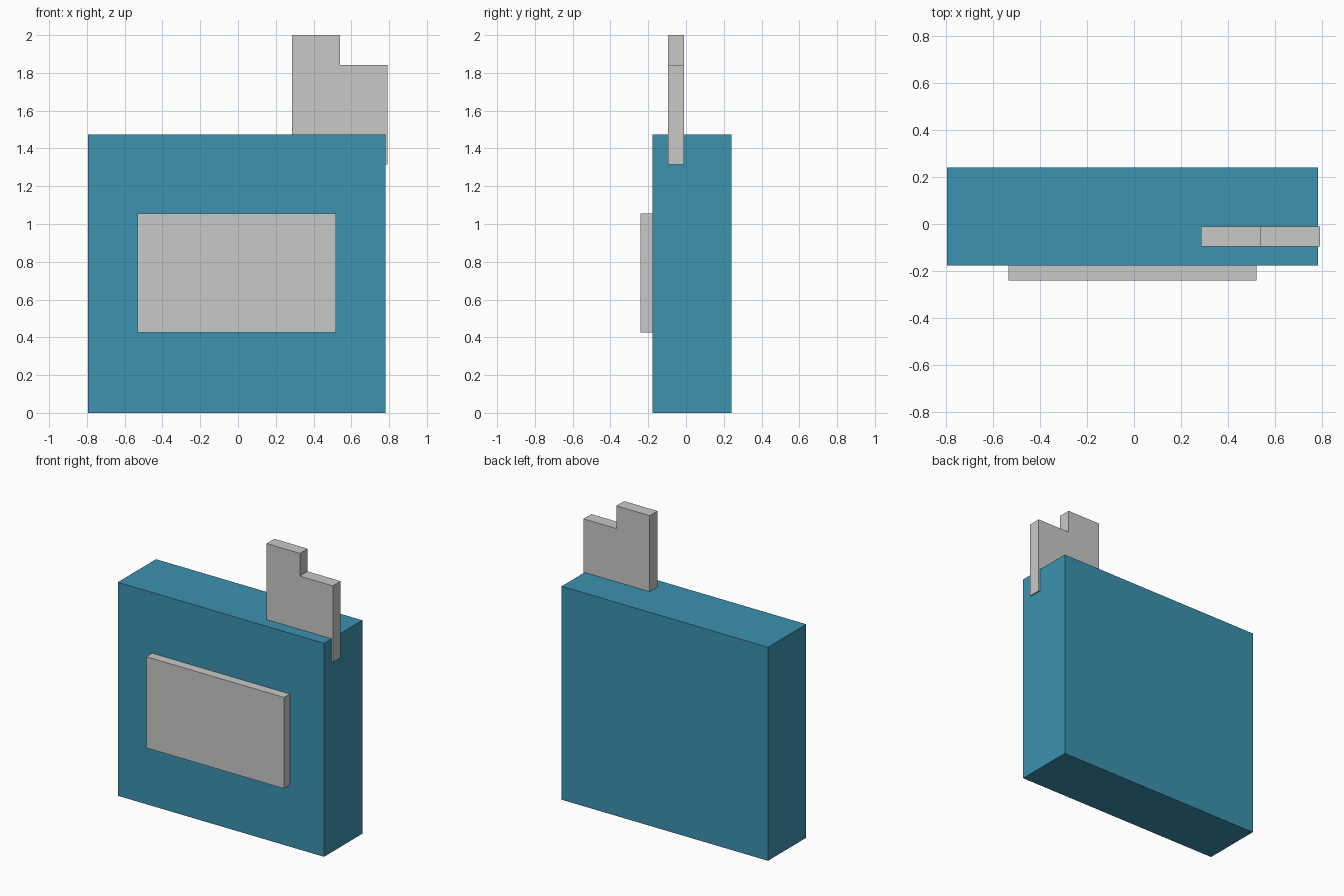
import bpy, bmesh

if "Cube" in bpy.data.objects:
    bpy.data.objects.remove(bpy.data.objects["Cube"])


def material(name, rgb):
    m = bpy.data.materials.new(name)
    m.diffuse_color = (*rgb, 1.0)
    m.use_nodes = True
    m.node_tree.nodes["Principled BSDF"].inputs["Base Color"].default_value = m.diffuse_color
    return m


blue = material("blue", (0.045, 0.287, 0.434))
grey = material("light grey", (0.584, 0.584, 0.571))


def extrude_profile(name, points, y0, y1, mat):
    """Extrude an x-z outline from y0 to y1."""
    bm = bmesh.new()
    face = bm.faces.new([bm.verts.new((x, y0, z)) for x, z in points])
    out = bmesh.ops.extrude_face_region(bm, geom=[face])
    verts = [v for v in out["geom"] if isinstance(v, bmesh.types.BMVert)]
    bmesh.ops.translate(bm, verts=verts, vec=(0, y1 - y0, 0))
    bmesh.ops.recalc_face_normals(bm, faces=bm.faces[:])
    mesh = bpy.data.meshes.new(name)
    bm.to_mesh(mesh)
    bm.free()
    mesh.materials.append(mat)
    obj = bpy.data.objects.new(name, mesh)
    bpy.context.collection.objects.link(obj)
    return obj


def rect(x0, x1, z0, z1):
    return [(x0, z0), (x1, z0), (x1, z1), (x0, z1)]


# Main slab
extrude_profile("body", rect(-0.795, 0.782, 0.0, 1.475), -0.177, 0.24, blue)

# Raised panel on the front, slightly sunk into the body
extrude_profile("front_panel", rect(-0.533, 0.52, 0.425, 1.055), -0.24, -0.167, grey)

# Stepped tab on top, reaching just past the right side of the body
extrude_profile("stepped_tab",
                [(0.285, 1.315), (0.791, 1.315), (0.791, 1.843),
                 (0.54, 1.843), (0.54, 2.0), (0.285, 2.0)],
                -0.095, -0.01, grey)
